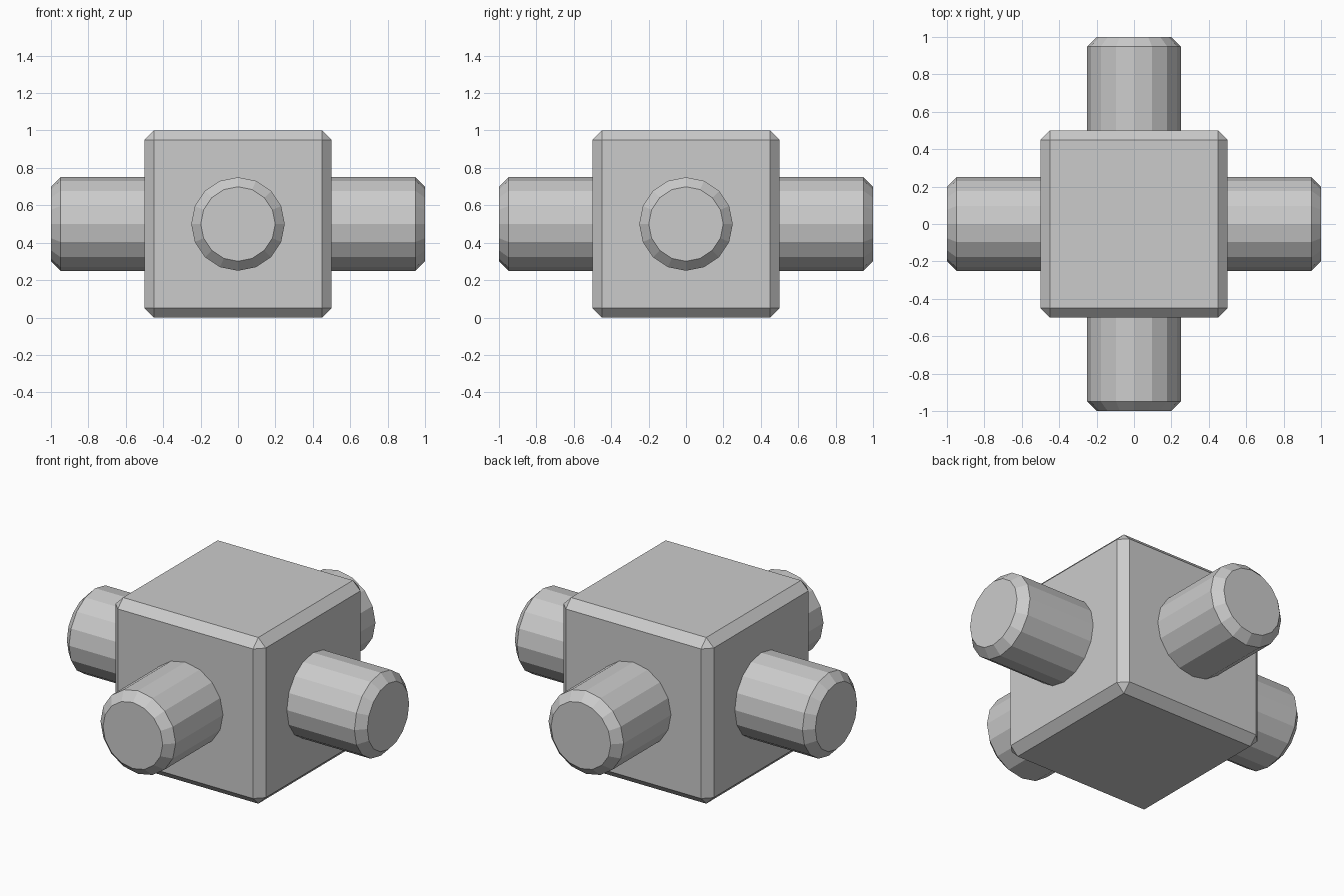
import bpy
from math import pi

if "Cube" in bpy.data.objects:
    bpy.data.objects.remove(bpy.data.objects["Cube"])


def chamfer(obj, name):
    # Single-segment chamfer on the right-angled edges only
    obj.name = name
    mod = obj.modifiers.new("chamfer", 'BEVEL')
    mod.width = 0.05
    mod.segments = 1
    mod.limit_method = 'ANGLE'
    mod.angle_limit = pi / 4


# Central block
bpy.ops.mesh.primitive_cube_add(size=1, location=(0, 0, 0.5))
chamfer(bpy.context.object, "center_block")

# Two crossing 16-sided bars, sticking out of the four sides
for name, rot in (("side_bar", (0, pi / 2, 0)), ("front_back_bar", (pi / 2, 0, 0))):
    bpy.ops.mesh.primitive_cylinder_add(vertices=16, radius=0.25, depth=2,
                                        location=(0, 0, 0.5), rotation=rot)
    chamfer(bpy.context.object, name)
